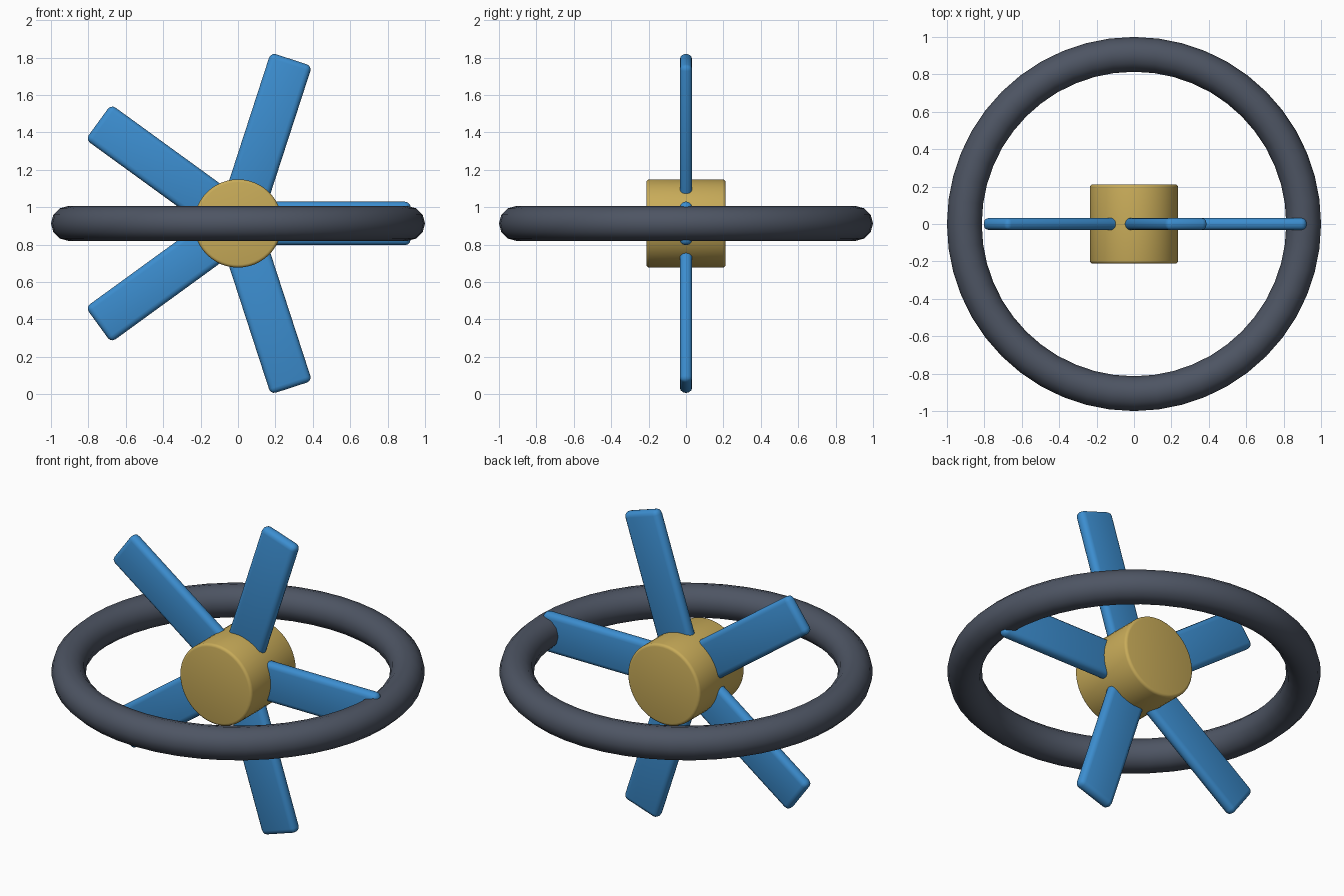
import bpy, math
from mathutils import Matrix

if "Cube" in bpy.data.objects:
    bpy.data.objects.remove(bpy.data.objects["Cube"])

CZ = 0.913  # height of the common centre


def material(name, rgb):
    m = bpy.data.materials.new(name)
    m.diffuse_color = (*rgb, 1.0)
    m.use_nodes = True
    m.node_tree.nodes["Principled BSDF"].inputs["Base Color"].default_value = m.diffuse_color
    return m


blue = material("blade_blue", (0.045, 0.27, 0.63))
gold = material("hub_gold", (0.58, 0.41, 0.10))
slate = material("rim_slate", (0.075, 0.09, 0.125))


def finish(name, mat, bevel=0.0, segments=3):
    ob = bpy.context.object
    ob.name = name
    ob.data.materials.append(mat)
    if bevel:
        mod = ob.modifiers.new("rounded_edges", 'BEVEL')
        mod.width = bevel
        mod.segments = segments
        mod.limit_method = 'ANGLE'
        mod.angle_limit = math.radians(40)
        bpy.ops.object.modifier_apply(modifier=mod.name)
    bpy.ops.object.shade_smooth_by_angle(angle=math.radians(35))
    return ob


# Horizontal outer rim
bpy.ops.mesh.primitive_torus_add(major_radius=0.907, minor_radius=0.093,
                                 major_segments=48, minor_segments=12,
                                 location=(0, 0, CZ))
finish("rim", slate)

# Hub drum, axis front to back
bpy.ops.mesh.primitive_cylinder_add(vertices=48, radius=0.236, depth=0.424,
                                    location=(0, 0, CZ),
                                    rotation=(math.pi / 2, 0, 0))
finish("hub", gold, 0.016)

# Five flat blades radiating in the vertical plane
R_IN, R_OUT, WIDTH, THICK = 0.1, 0.923, 0.232, 0.066
for i in range(5):
    bpy.ops.mesh.primitive_cube_add(size=1)
    ob = bpy.context.object
    ob.data.transform(Matrix.Translation(((R_IN + R_OUT) / 2, 0, 0)) @
                      Matrix.Diagonal((R_OUT - R_IN, THICK, WIDTH, 1)))
    finish(f"blade_{i + 1}", blue, 0.029)
    ob.rotation_euler.y = -i * math.tau / 5
    ob.location.z = CZ
